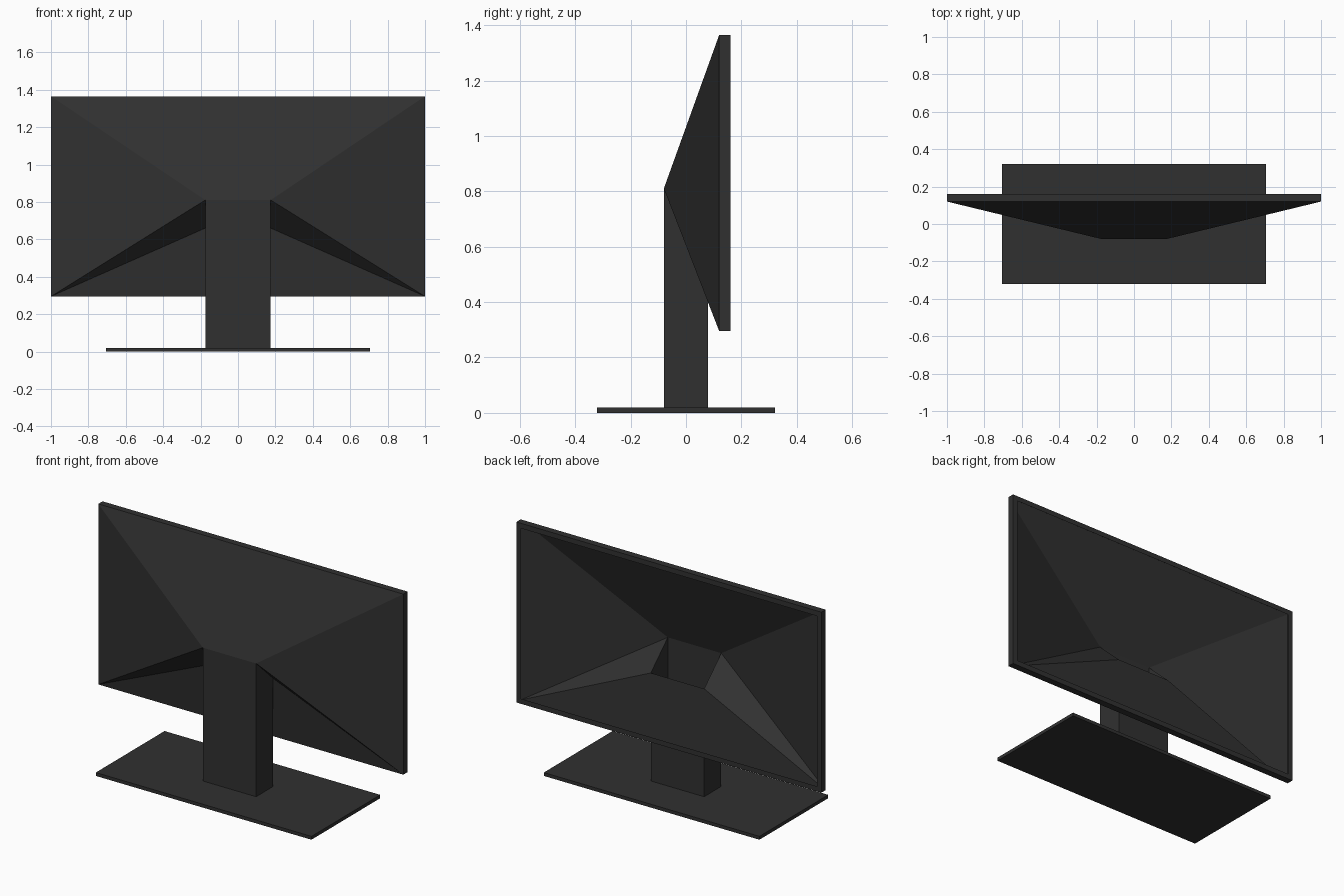
import bpy, bmesh

if "Cube" in bpy.data.objects:
    bpy.data.objects.remove(bpy.data.objects["Cube"])

# One dark plastic colour throughout
mat = bpy.data.materials.new("charcoal plastic")
mat.diffuse_color = (0.03, 0.03, 0.03, 1)
mat.use_nodes = True
mat.node_tree.nodes["Principled BSDF"].inputs["Base Color"].default_value = mat.diffuse_color


def make(name, bm):
    bmesh.ops.remove_doubles(bm, verts=bm.verts, dist=1e-5)
    bmesh.ops.recalc_face_normals(bm, faces=bm.faces)
    me = bpy.data.meshes.new(name)
    bm.to_mesh(me)
    bm.free()
    me.materials.append(mat)
    ob = bpy.data.objects.new(name, me)
    bpy.context.collection.objects.link(ob)
    return ob


def ring(bm, coords):
    return [bm.verts.new(c) for c in coords]


def bridge(bm, a, b):
    for i in range(4):
        j = (i + 1) % 4
        bm.faces.new((a[i], a[j], b[j], b[i]))


def upright(bm, hw, y, z0, z1):
    # upright rectangle: bottom left, bottom right, top right, top left
    return ring(bm, [(-hw, y, z0), (hw, y, z0), (hw, y, z1), (-hw, y, z1)])


HW, Z0, Z1 = 1.0, 0.295, 1.365      # screen housing outline
NW, ND = 0.175, 0.08                # neck half width and half depth
ZF, ZB = 0.81, 0.66                 # neck top at its front and back walls
LIP = 0.03                          # bezel width

# Foot plate
bm = bmesh.new()
bmesh.ops.create_cube(bm, size=1)
bmesh.ops.scale(bm, vec=(1.414, 0.644, 0.02), verts=bm.verts)
bmesh.ops.translate(bm, vec=(0, 0, 0.01), verts=bm.verts)
make("foot_plate", bm)

# Neck: hollow tube with a slanted open top
bm = bmesh.new()
corners = [(-NW, -ND, ZF), (NW, -ND, ZF), (NW, ND, ZB), (-NW, ND, ZB)]
bridge(bm, ring(bm, [(x, y, 0.02) for x, y, z in corners]), ring(bm, corners))
make("neck", bm)

# Housing: open bezel frame, rim, and faceted cover tapering to the neck top
bm = bmesh.new()
inner = upright(bm, HW - LIP, 0.16, Z0 + LIP, Z1 - LIP)
front = upright(bm, HW, 0.16, Z0, Z1)
rim = upright(bm, HW, 0.12, Z0, Z1)
bridge(bm, inner, front)
bridge(bm, front, rim)
fl, fr, br, bl = ring(bm, corners)
bm.faces.new((rim[3], rim[2], fr, fl))      # upper slope
bm.faces.new((rim[0], bl, br, rim[1]))      # lower slope
for side, f, b in (((0, 3), fl, bl), ((1, 2), fr, br)):
    low, high = rim[side[0]], rim[side[1]]
    bm.faces.new((low, high, f))            # side slope
    bm.faces.new((low, f, b))               # underside wedge by the neck
make("screen_housing", bm)
